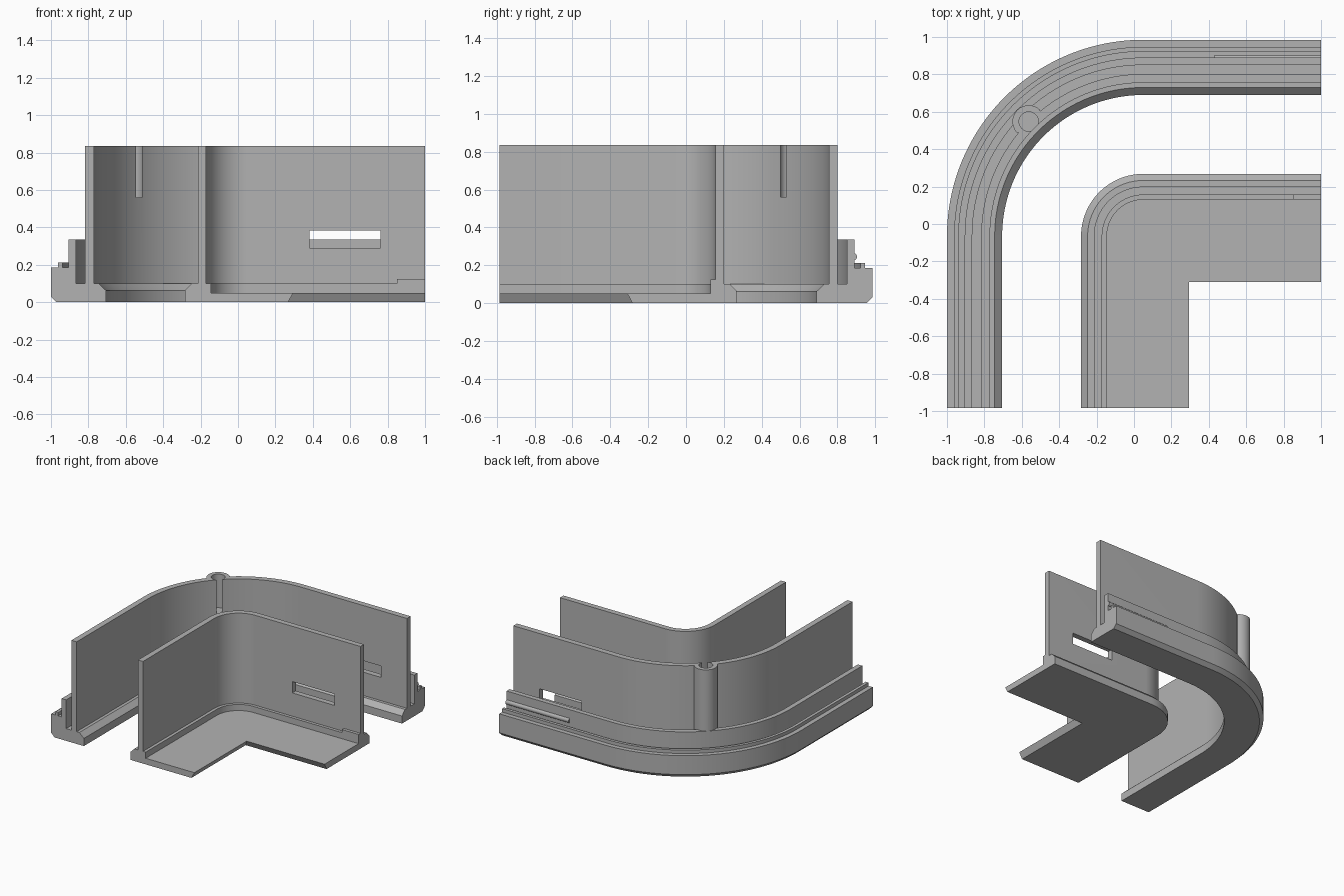
import bpy, bmesh, math
from mathutils import Vector

if "Cube" in bpy.data.objects:
    bpy.data.objects.remove(bpy.data.objects["Cube"])

CX, CY = 0.05, -0.065          # centre of the bend
X_END, Y_END = 1.0, -0.985     # free ends of the two legs
SEG = 40

grey = bpy.data.materials.new("grey plastic")
grey.diffuse_color = (0.45, 0.45, 0.45, 1)
grey.use_nodes = True
grey.node_tree.nodes["Principled BSDF"].inputs["Base Color"].default_value = grey.diffuse_color


def make(name, bm):
    bmesh.ops.recalc_face_normals(bm, faces=bm.faces)
    me = bpy.data.meshes.new(name)
    bm.to_mesh(me)
    bm.free()
    me.materials.append(grey)
    ob = bpy.data.objects.new(name, me)
    bpy.context.collection.objects.link(ob)
    return ob


def bend_point(d, t):
    """Point at distance d outside the axes, t = 0..1 round the bend."""
    r = d + CX
    if r <= 0:                                  # sharp inner corner
        return -d, d + CX + CY
    a = t * math.pi / 2
    return CX - r * math.cos(a), CY + r * math.sin(a)


def sweep(name, profile):
    """Sweep a (distance, height) profile along leg, bend and leg."""
    bm = bmesh.new()
    rings = [[(-d, Y_END, z) for d, z in profile]]
    for i in range(SEG + 1):
        rings.append([(*bend_point(d, i / SEG), z) for d, z in profile])
    rings.append([(X_END, d + CX + CY, z) for d, z in profile])
    rings = [[bm.verts.new(p) for p in ring] for ring in rings]
    n = len(profile)
    for a, b in zip(rings, rings[1:]):
        for i in range(n):
            j = (i + 1) % n
            bm.faces.new((a[i], a[j], b[j], b[i]))
    bm.faces.new(rings[0])
    bm.faces.new(rings[-1])
    bmesh.ops.remove_doubles(bm, verts=bm.verts, dist=1e-5)
    return make(name, bm)


def prism(name, pts, z0, z1):
    """Upright prism from a plan outline."""
    bm = bmesh.new()
    face = bm.faces.new([bm.verts.new((x, y, z0)) for x, y in pts])
    up = bmesh.ops.extrude_face_region(bm, geom=[face])["geom"]
    bmesh.ops.translate(bm, vec=(0, 0, z1 - z0),
                        verts=[v for v in up if isinstance(v, bmesh.types.BMVert)])
    return make(name, bm)


def box(name, x0, x1, y0, y1, z0, z1):
    return prism(name, [(x0, y0), (x1, y0), (x1, y1), (x0, y1)], z0, z1)


def boolean(ob, tool, op):
    mod = ob.modifiers.new(op, 'BOOLEAN')
    mod.operation, mod.object, mod.solver = op, tool, 'EXACT'
    bpy.context.view_layer.objects.active = ob
    bpy.ops.object.modifier_apply(modifier=mod.name)
    bpy.data.objects.remove(tool)


# Outer rail: base, ridge, low lip, channel and tall wall
outer = sweep("outer_rail", [
    (0.97, 0), (1.0, 0.03), (1.0, 0.185), (0.962, 0.185), (0.962, 0.213),
    (0.937, 0.213), (0.937, 0.185), (0.905, 0.185), (0.905, 0.335),
    (0.865, 0.335), (0.865, 0.1), (0.817, 0.1), (0.817, 0.835),
    (0.77, 0.835), (0.77, 0.1), (0.745, 0.1), (0.705, 0.062), (0.705, 0)])

# Inner rail: chamfered base, tall wall, small ledge and L-shaped floor plate
inner = sweep("inner_rail", [
    (0.283, 0), (0.283, 0.065), (0.248, 0.1), (0.215, 0.1), (0.215, 0.835),
    (0.17, 0.835), (0.17, 0.1), (0.145, 0.1), (0.145, 0.05),
    (-0.295, 0.05), (-0.268, 0)])

# Screw post on the outside of the tall wall at the middle of the bend
pc = Vector(bend_point(0.8165, 0.5))
out = Vector((-1, 1)).normalized()
side = Vector((1, 1)).normalized()
R = 0.087
pts = [pc + R * (math.sin(a) * out + math.cos(a) * side)
       for a in (math.pi * i / 20 for i in range(21))]
pts = [pc + 0.6 * R * side - 0.018 * out] + pts + [pc - 0.6 * R * side - 0.018 * out]
boolean(outer, prism("post", pts, 0.09, 0.835), 'UNION')

# Screw hole, which just breaks through the wall as a narrow slit
hole = [pc + 0.052 * Vector((math.cos(a), math.sin(a)))
        for a in (math.tau * i / 32 for i in range(32))]
boolean(outer, prism("hole_cutter", hole, 0.56, 0.9), 'DIFFERENCE')

# Rectangular windows through both tall walls
boolean(outer, box("window_cutter", 0.383, 0.763, 0.73, 0.825, 0.29, 0.383), 'DIFFERENCE')
boolean(inner, box("window_cutter", 0.383, 0.763, 0.10, 0.25, 0.29, 0.383), 'DIFFERENCE')

# Stop tab on the ledge of the inner rail
tab = box("stop_tab", 0.85, 1.0, 0.13, 0.165, 0.04, 0.125)

# Round snap bar along the low lip
bm = bmesh.new()
bmesh.ops.create_cone(bm, cap_ends=True, segments=20, radius1=0.02, radius2=0.02, depth=0.57)
for v in bm.verts:
    v.co = (0.715 + v.co.z, 0.884 + v.co.x, 0.245 + v.co.y)
bar = make("snap_bar", bm)

for ob in (outer, inner, tab, bar):
    bpy.ops.object.select_all(action='DESELECT')
    ob.select_set(True)
    bpy.context.view_layer.objects.active = ob
    bpy.ops.object.shade_smooth_by_angle(angle=math.radians(30))
